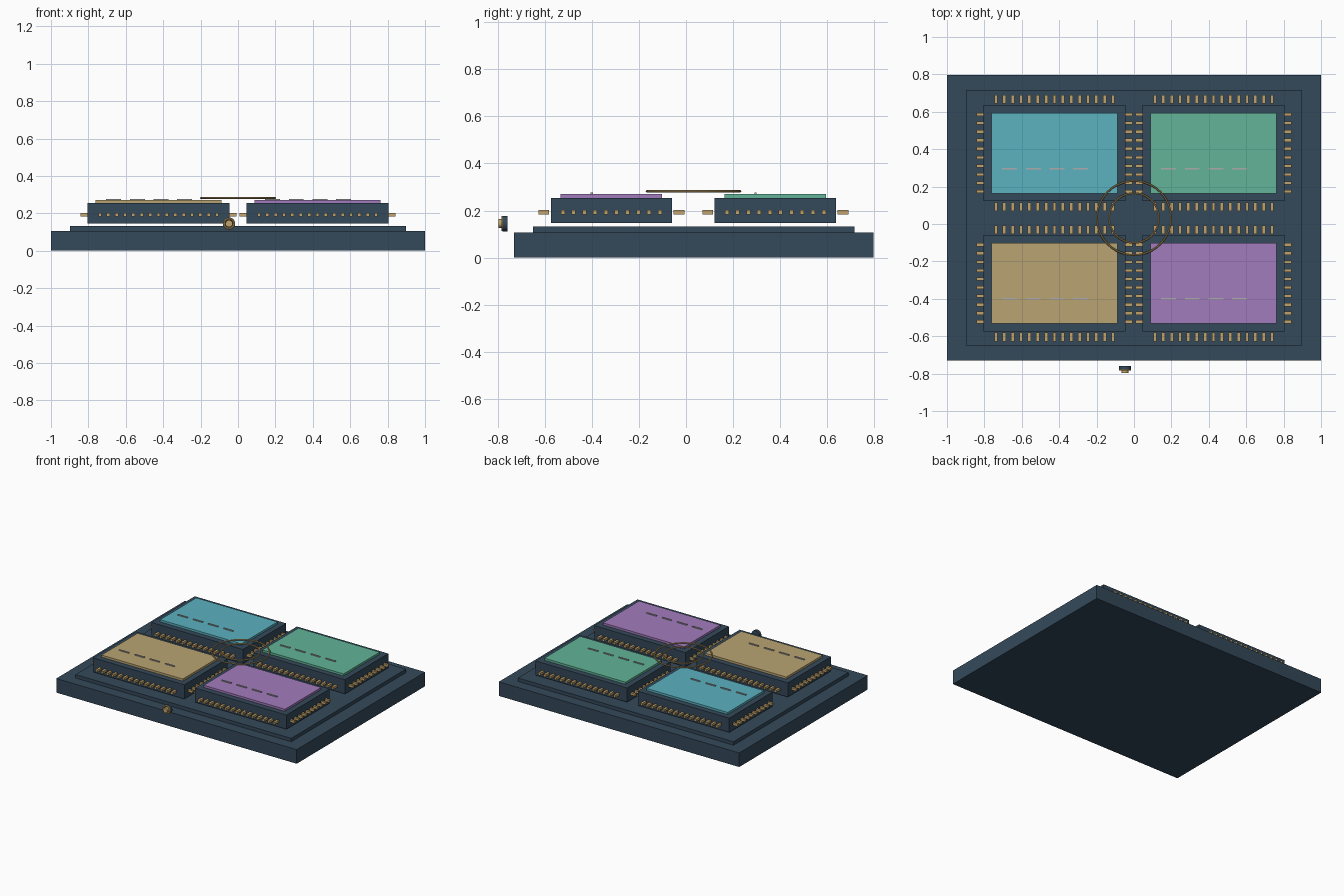
import bpy
import bmesh
from math import pi
from mathutils import Matrix, Vector

cube = bpy.data.objects.get("Cube")
if cube:
    bpy.data.objects.remove(cube, do_unlink=True)


def material(name, rgb):
    m = bpy.data.materials.new(name)
    m.use_nodes = True
    m.diffuse_color = (*rgb, 1)
    bsdf = next(n for n in m.node_tree.nodes if n.type == 'BSDF_PRINCIPLED')
    bsdf.inputs["Base Color"].default_value = (*rgb, 1)
    return m


SLATE = material("dark slate", (0.034, 0.066, 0.102))
GOLD = material("pin gold", (0.54, 0.37, 0.15))
GREY = material("mark grey", (0.42, 0.41, 0.41))
TEAL = material("teal", (0.105, 0.445, 0.527))
GREEN = material("green", (0.122, 0.456, 0.314))
TAN = material("tan", (0.491, 0.376, 0.171))
PURPLE = material("purple", (0.362, 0.202, 0.503))


def boxes(name, mat, items):
    """One object holding boxes given as (centre, size) pairs."""
    bm = bmesh.new()
    for centre, size in items:
        matrix = Matrix.Translation(centre) @ Matrix.Diagonal((*size, 1))
        bmesh.ops.create_cube(bm, size=1, matrix=matrix)
    mesh = bpy.data.meshes.new(name)
    bm.to_mesh(mesh)
    bm.free()
    mesh.materials.append(mat)
    obj = bpy.data.objects.new(name, mesh)
    bpy.context.collection.objects.link(obj)
    return obj


def finish(name, mat):
    obj = bpy.context.object
    obj.name = name
    obj.data.materials.append(mat)
    bpy.ops.object.shade_smooth_by_angle()


def torus(name, mat, centre, major, minor, tilt=0):
    bpy.ops.mesh.primitive_torus_add(location=centre, rotation=(tilt, 0, 0),
                                     major_radius=major, minor_radius=minor,
                                     major_segments=48, minor_segments=8)
    finish(name, mat)


def disc(name, mat, x, z, radius, y_front, y_back):
    bpy.ops.mesh.primitive_cylinder_add(vertices=24, radius=radius, depth=y_back - y_front,
                                        location=(x, (y_front + y_back) / 2, z),
                                        rotation=(pi / 2, 0, 0))
    finish(name, mat)


# Stepped base board
boxes("base_board", SLATE, [((0, 0.0325, 0.053), (2, 1.527, 0.106))])
boxes("raised_step", SLATE, [((0, 0.0335, 0.119), (1.794, 1.365, 0.026))])

# Four chips, each with a coloured lid, a dashed mark and pins on all sides
CHIP_X, CHIP_Y = 0.76, 0.514
PIN_Z = 0.193


def chip(label, x, y, mark_y, colour):
    boxes(label + "_chip_body", SLATE, [((x, y, 0.2005), (CHIP_X, CHIP_Y, 0.107))])
    boxes(label + "_chip_lid", colour, [((x, y, 0.262), (0.676, 0.43, 0.016))])
    boxes(label + "_chip_mark", GREY,
          [((x - 0.24 + 0.1265 * i, mark_y, 0.273), (0.08, 0.009, 0.007)) for i in range(4)])
    pins = []
    for side in (-1, 1):
        for i in range(15):
            pins.append((Vector((x - 0.313 + 0.626 * i / 14,
                                 y + side * (CHIP_Y / 2 + 0.03), PIN_Z)),
                         (0.018, 0.046, 0.018)))
        for i in range(10):
            pins.append((Vector((x + side * (CHIP_X / 2 + 0.019),
                                 y - 0.206 + 0.412 * i / 9, PIN_Z)),
                         (0.037, 0.017, 0.018)))
    boxes(label + "_chip_pins", GOLD, pins)


chip("back_right", -0.425, 0.379, 0.295, TEAL)
chip("back_left", 0.425, 0.379, 0.295, GREEN)
chip("front_right", -0.425, -0.317, -0.4, TAN)
chip("front_left", 0.425, -0.317, -0.4, PURPLE)

# Two flat rings over the middle
torus("outer_ring", GOLD, (0, 0.032, 0.282), 0.198, 0.005)
torus("inner_ring", GOLD, (0, 0.032, 0.282), 0.133, 0.005)

# Small round knob in front
disc("knob_body", SLATE, -0.048, 0.145, 0.033, -0.776, -0.758)
torus("knob_rim", GOLD, (-0.048, -0.778, 0.145), 0.027, 0.006, pi / 2)
disc("knob_cap", GOLD, -0.048, 0.145, 0.019, -0.796, -0.774)
